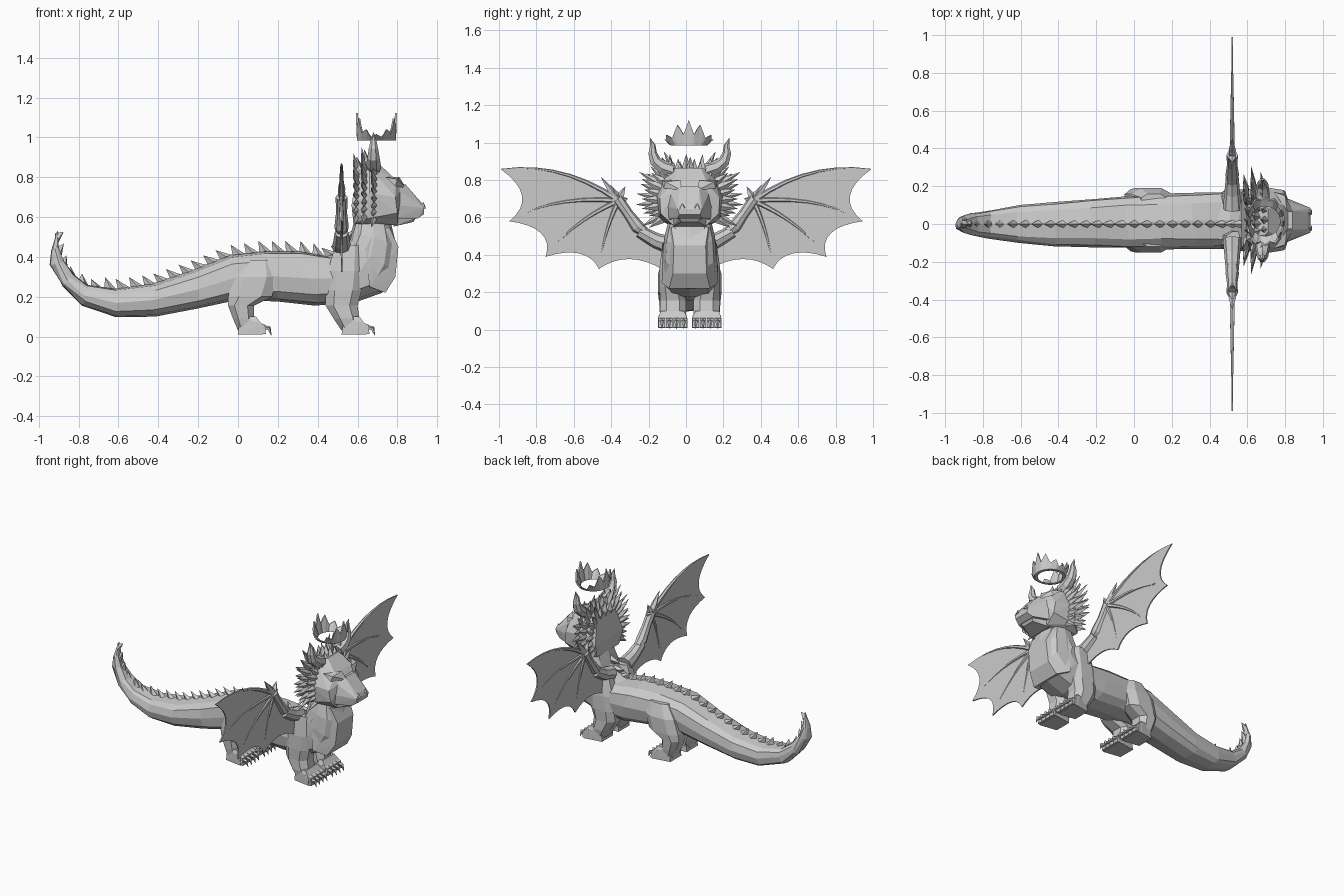
import bpy, bmesh, math, random
from mathutils import Vector as V

random.seed(4)
if "Cube" in bpy.data.objects:
    bpy.data.objects.remove(bpy.data.objects["Cube"])

grey = bpy.data.materials.new("stone_grey")
grey.use_nodes = True
grey.diffuse_color = (0.6, 0.6, 0.6, 1)
grey.node_tree.nodes["Principled BSDF"].inputs["Base Color"].default_value = (0.6, 0.6, 0.6, 1)

MID = 0.02           # centre line of head, crown and legs
SIDES = (1, -1)


def finish(name, bm):
    bmesh.ops.recalc_face_normals(bm, faces=bm.faces)
    mesh = bpy.data.meshes.new(name)
    bm.to_mesh(mesh)
    bm.free()
    mesh.materials.append(grey)
    bpy.context.collection.objects.link(bpy.data.objects.new(name, mesh))


def loft_part(name, lofts):
    """Skin each list of equal rings, with end caps."""
    bm = bmesh.new()
    for rings in lofts:
        rows = [[bm.verts.new(p) for p in r] for r in rings]
        n = len(rows[0])
        for a, b in zip(rows, rows[1:]):
            for i in range(n):
                j = (i + 1) % n
                bm.faces.new((a[i], a[j], b[j], b[i]))
        bm.faces.new(rows[0])
        bm.faces.new(rows[-1])
    finish(name, bm)


def hull_part(name, clouds):
    """Faceted solids, each wrapped round a few points."""
    bm = bmesh.new()
    for cloud in clouds:
        verts = [bm.verts.new(p) for p in cloud]
        bmesh.ops.convex_hull(bm, input=verts)
    bmesh.ops.delete(bm, geom=[v for v in bm.verts if not v.link_faces], context='VERTS')
    finish(name, bm)


def both(points, mid=MID):
    return [(x, mid + s * y, z) for x, y, z in points for s in SIDES]


def tube(path, radii, n=6, flat=1.0):
    """Rings along a path; flat squashes the section."""
    path = [V(p) for p in path]
    rings = []
    for i, p in enumerate(path):
        d = path[min(i + 1, len(path) - 1)] - path[max(i - 1, 0)]
        q = d.to_track_quat('Z', 'X')
        rings.append([p + q @ V((math.cos(t) * radii[i], math.sin(t) * radii[i] * flat, 0))
                      for t in (math.tau * k / n for k in range(n))])
    return rings


def spike(base, tip, r, n=4, flat=1.0):
    base, tip = V(base), V(tip)
    return tube([base, base.lerp(tip, 0.4), tip], [r * 0.75, r, 0.001], n, flat)


def bezier(a, b, c, steps):
    ts = [i / steps for i in range(steps + 1)]
    return [a * (1 - t) ** 2 + b * 2 * t * (1 - t) + c * t * t for t in ts]


# Body and tail: back point, belly point and half width of each section
sections = [
    (-.905, .53, -.91, .525, .004), (-.90, .45, -.938, .43, .03), (-.875, .375, -.938, .36, .045),
    (-.83, .31, -.885, .25, .06), (-.75, .26, -.78, .155, .075), (-.61, .24, -.61, .097, .097),
    (-.42, .265, -.42, .10, .118), (-.22, .335, -.2, .14, .128), (-.04, .41, 0, .185, .138),
    (.13, .43, .2, .175, .145), (.31, .43, .4, .155, .148), (.45, .405, .6, .175, .152),
    (.51, .43, .72, .22, .15), (.55, .48, .79, .33, .143), (.57, .53, .795, .46, .135),
    (.59, .60, .77, .56, .115)]
N = 12
body = []
for k, (xt, zt, xb, zb, w) in enumerate(sections):
    top, low = V((xt, 0, zt)), V((xb, 0, zb))
    mid = MID * max(0, min(1, (xt + .4) / .8))
    ring = []
    for i in range(N):
        t = math.tau * i / N
        c, s = math.cos(t), math.sin(t)
        up = math.copysign(abs(c) ** .75, c)
        side = math.copysign(abs(s) ** .65, s)
        p = top.lerp(low, .5 - up / 2) + V((0, mid + side * w, 0))
        if 1 < k < 14:
            p += V((random.uniform(-.012, .012), random.uniform(-.004, .004), 0))
        ring.append(p)
    body.append(ring)
loft_part("body_and_tail", [body])

# Chest shield
hull_part("chest_plate", [both([
    (.64, .145, .44), (.66, .15, .25), (.74, .11, .22), (.79, .09, .30),
    (.805, .085, .45), (.76, .10, .55), (.68, .13, .52)])])

# Row of back spikes following the spine, leaning to the tail
spine = [V((s[0], 0, s[1])) for s in sections[:-1]]
lengths = [(b - a).length for a, b in zip(spine, spine[1:])]


def on_spine(d):
    for a, b, l in zip(spine, spine[1:], lengths):
        if d <= l:
            return a.lerp(b, d / l), (b - a).normalized()
        d -= l
    return spine[-1], (spine[-1] - spine[-2]).normalized()


COUNT = 26
spikes = []
for i in range(COUNT):
    p, along = on_spine(sum(lengths) * (i + .6) / COUNT)
    out = V((-along.z, 0, along.x))
    h = .05 if i > 5 else .03
    front, back = p + along * .045 - out * .015, p - along * .03 - out * .015
    side = V((0, .02, 0))
    spikes.append([front, back, p + side, p - side, p - along * .035 + out * h])
hull_part("back_spikes", spikes)

# Legs: height, back, front, inner and outer edge of each section
front_rows = [(.03, .52, .61, .03, .15), (.09, .48, .61, .02, .16), (.155, .44, .60, .02, .158),
              (.23, .44, .62, .04, .162), (.33, .45, .63, .05, .162), (.46, .49, .62, .06, .145)]
hind_rows = [(.03, .0, .08, .03, .15), (.09, -.025, .08, .02, .16), (.155, -.05, .08, .02, .165),
             (.2, -.05, .17, .04, .17), (.3, -.02, .2, .05, .17), (.385, .04, .17, .06, .14)]


def leg_ring(row, s):
    z, x0, x1, y0, y1 = row
    cx, cy, rx, ry = (x0 + x1) / 2, (y0 + y1) / 2, (x1 - x0) / 2, (y1 - y0) / 2
    shape = [(1, .5), (.5, 1), (-.5, 1), (-1, .5), (-1, -.5), (-.5, -1), (.5, -1), (1, -.5)]
    return [(cx + rx * a, MID + s * (cy + ry * b), z) for a, b in shape]


for name, rows, heel in (("front", front_rows, .53), ("hind", hind_rows, .01)):
    loft_part(name + "_legs", [[leg_ring(r, s) for r in rows] for s in SIDES])
    feet, claws = [], []
    for s in SIDES:
        feet.append([(heel + x, MID + s * y, z) for x, y0, y1, z in (
            (-.01, .03, .15, .01), (0, .03, .15, .10), (.08, .03, .155, .10),
            (.11, .012, .17, .06), (.115, .012, .17, .01)) for y in (y0, y1)])
        for k in range(4):
            y = MID + s * (.032 + .039 * k)
            feet.append([(heel + x, y + dy, z) for x, z in ((.08, .012), (.08, .075), (.125, .06), (.13, .012))
                         for dy in (-.017, .017)])
            claws.append(tube([(heel + .115, y, .045), (heel + .145, y, .042), (heel + .158, y, .004)],
                              [.013, .012, .001], 5))
    hull_part(name + "_feet", feet)
    loft_part(name + "_claws", claws)

# Head: skull, muzzle, lower jaw and brows
skull = [(.58, .12, .565), (.57, .15, .66), (.60, .10, .83), (.64, .165, .59), (.66, .18, .72),
         (.66, .12, .85), (.71, .06, .865), (.79, .09, .79), (.79, .16, .70), (.80, .155, .62),
         (.80, .09, .56), (.83, .06, .74)]
muzzle = [(.78, .11, .75), (.84, .05, .765), (.925, .045, .667), (.935, .065, .645),
          (.935, .055, .615), (.90, .07, .592), (.78, .12, .59), (.80, .12, .66)]
jaw = [(.78, .10, .60), (.895, .055, .597), (.88, .045, .575), (.78, .09, .552)]
hull_part("head", [both(skull), both(muzzle), both(jaw)])
hull_part("brows_and_nostrils", [[(x, MID + s * y, z) for x, y, z in pts] for s in SIDES for pts in (
    [(.74, .15, .80), (.80, .13, .79), (.845, .04, .745), (.81, .05, .80), (.79, .14, .755)],
    [(.92, .02, .655), (.942, .03, .65), (.942, .055, .638), (.91, .06, .66), (.93, .04, .675)])])

# Horns
loft_part("horns", [tube([(.68, MID + s * y, z) for y, z in (
    (.09, .85), (.145, .868), (.185, .90), (.20, .945), (.198, .985), (.212, 1.025))],
    [.04, .038, .032, .024, .015, .001], 7) for s in SIDES])

# Frill of spikes round the cheeks and a tuft on the crown of the head
frill = []
for s in SIDES:
    for row, (x, reach, n) in enumerate(((.69, .255, 9), (.64, .28, 9), (.60, .24, 8))):
        for k in range(n):
            t = math.radians(-38 + 92 * (k + .5 * (row % 2)) / (n - 1))
            r = reach * (1 + .07 * math.cos(k * 2.6))
            d = V((0, s * math.cos(t), math.sin(t)))
            c = V((x, MID, .70))
            frill.append(spike(c + d * .14, c + d * r + V((-.02, 0, .015)), .021, 4, .7))
loft_part("cheek_frill", frill)
tuft = []
for x, z, n in ((.69, .91, 5), (.645, .925, 6), (.605, .89, 5)):
    for k in range(n):
        y = MID + .19 * (k / (n - 1) - .5)
        tuft.append(spike((x + .01, y, .80), (x - .01, y * 1.15, z + .012 * (-1) ** k), .026, 4))
loft_part("head_tuft", tuft)

# Floating crown: a thin ring whose points rise at front and back
crown = bmesh.new()
STEPS = 48
rows = []
for i in range(STEPS):
    t = math.tau * i / STEPS
    c, s = math.cos(t), math.sin(t)
    peak = .032 + .105 * abs(c) ** 2.2
    h = peak if i % 4 == 0 else peak * (.72 if i % 2 else .45)
    flare = .042 * abs(s) * min(1, h / .045)
    pts = ((.078, 0, 0), (.098, 0, 0), (.103, flare, h), (.094, flare, h))
    rows.append([crown.verts.new((.695 + r * c, .015 + (r + f) * s, .985 + z)) for r, f, z in pts])
for a, b in zip(rows, rows[1:] + rows[:1]):
    for i in range(4):
        j = (i + 1) % 4
        crown.faces.new((a[i], a[j], b[j], b[i]))
finish("crown", crown)

# Wings: membrane stretched over four curved fingers and an arm
WX = .52
wrist = V((.36, .69))
tips = [V(p) for p in ((.99, .858), (.945, .58), (.75, .39), (.465, .325), (.12, .32))]
bends = [V(p) for p in ((.66, .90), (.72, .72), (.61, .58), (.44, .53))]
fingers = [bezier(wrist, b, t, 7) for b, t in zip(bends, tips)]
edge = list(fingers[0])
for a, b in zip(tips, tips[1:]):
    edge += bezier(a, a.lerp(b, .5).lerp(wrist, .3), b, 8)[1:]
edge += [V((.10, .46)), V((.25, .55))]

membrane = bmesh.new()
for s in SIDES:
    face = membrane.faces.new([membrane.verts.new((WX - .004, s * p.x, p.y)) for p in edge])
    new = bmesh.ops.extrude_face_region(membrane, geom=[face], use_keep_orig=True)["geom"]
    bmesh.ops.translate(membrane, vec=(.008, 0, 0), verts=[g for g in new if isinstance(g, bmesh.types.BMVert)])
bmesh.ops.triangulate(membrane, faces=membrane.faces)
finish("wing_membranes", membrane)


def wing(points, radii, s, n=6):
    return tube([(WX, s * y, z) for y, z in points], radii, n)


bones, arms, hooks = [], [], []
for s in SIDES:
    for f in fingers:
        bones.append(wing(f, [.016 - .002 * i for i in range(8)], s))
    arms.append(wing([(.08, .45), (.16, .475), (.25, .525)], [.05, .042, .034], s, 8))
    arms.append(wing([(.22, .52), (.26, .55), (.31, .62), (.365, .70)], [.028, .036, .028, .03], s, 8))
    for tip in ((.455, .815), (.325, .765), (.40, .77), (.31, .70)):
        hooks.append(spike((WX, s * .36, .69), (WX, s * tip[0], tip[1]), .02, 5))
loft_part("wing_fingers", bones)
loft_part("wing_arms", arms)
loft_part("wing_claws", hooks)
